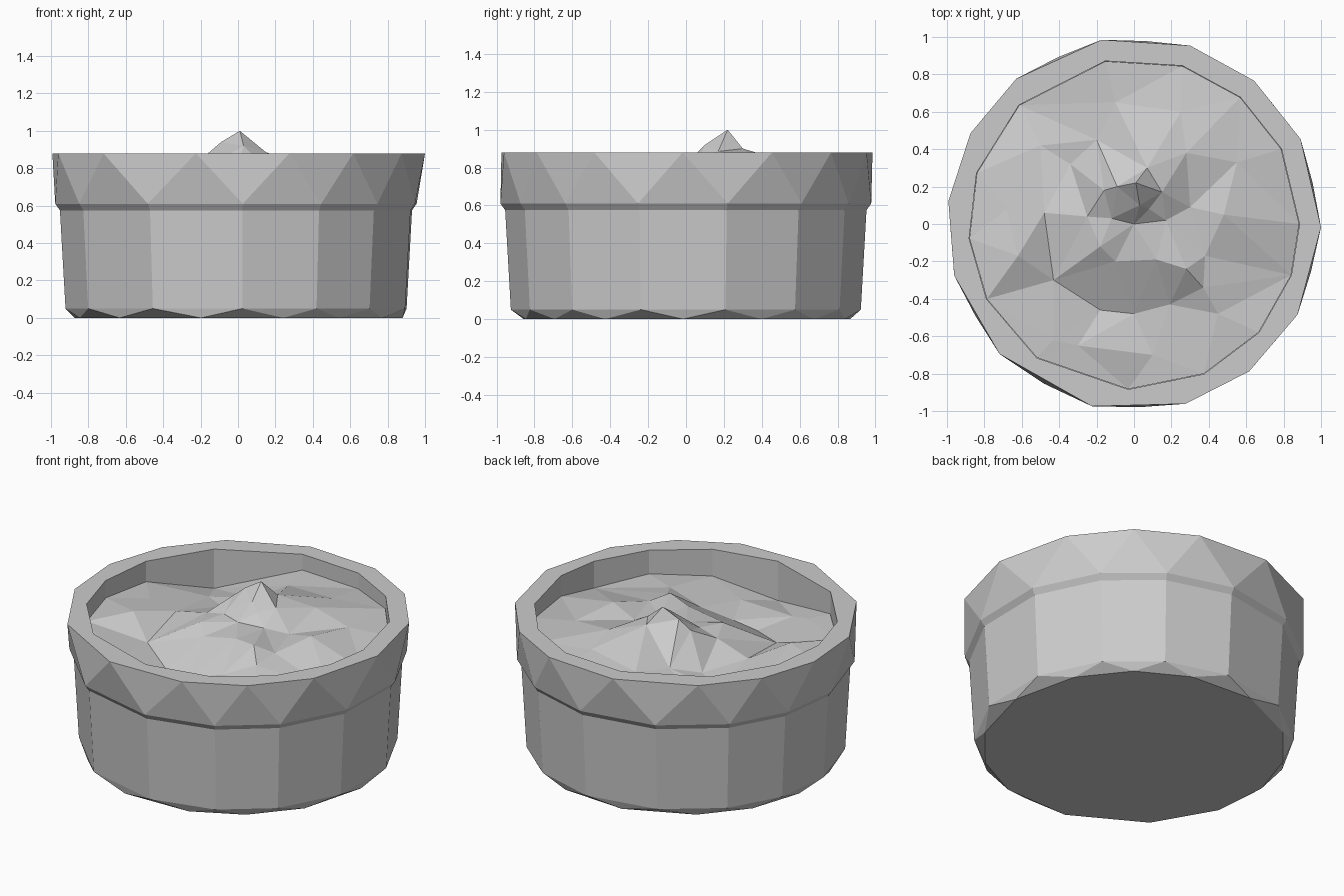
import bpy
import bmesh
from math import sin, cos, radians
from mathutils import Vector
from mathutils.geometry import delaunay_2d_cdt

if "Cube" in bpy.data.objects:
    bpy.data.objects.remove(bpy.data.objects["Cube"])

# Uneven facet angles (degrees) of the outer rim and of the opening
OUTER = [-1, 27, 50, 72.5, 100, 129, 151, 173, 196, 224, 257, 286, 308, 331]
INNER = [0, 27, 50, 73, 100, 134, 162, 185, 207, 234, 268, 295, 319, 342]
N = len(OUTER)
HALF = [(a + (OUTER[i + 1] if i < N - 1 else 359)) / 2 for i, a in enumerate(OUTER)]


def on_circle(angle, r):
    return r * cos(radians(angle)), r * sin(radians(angle))


def finish(name, bm):
    bmesh.ops.recalc_face_normals(bm, faces=bm.faces)
    mesh = bpy.data.meshes.new(name)
    bm.to_mesh(mesh)
    bm.free()
    obj = bpy.data.objects.new(name, mesh)
    bpy.context.collection.objects.link(obj)
    return obj


def ring(bm, angles, r, z):
    return [bm.verts.new((*on_circle(a, r), z)) for a in angles]


def bridge(bm, a, b):
    # straight band of quads
    for i in range(N):
        j = (i + 1) % N
        bm.faces.new((a[i], a[j], b[j], b[i]))


def zigzag(bm, whole, half):
    # band of triangles between a ring and a ring turned by half a step
    for i in range(N):
        j = (i + 1) % N
        bm.faces.new((whole[i], whole[j], half[i]))
        bm.faces.new((whole[j], half[j], half[i]))


# Pot: faceted wall, collar, flat rim and opening
bm = bmesh.new()
base = ring(bm, OUTER, 0.88, 0.0)
foot = ring(bm, HALF, 0.925, 0.05)
neck = ring(bm, HALF, 0.955, 0.575)
collar = ring(bm, HALF, 0.98, 0.61)
rim = ring(bm, OUTER, 1.0, 0.88)
lip = ring(bm, INNER, 0.885, 0.88)
wall_foot = ring(bm, INNER, 0.885, 0.58)
zigzag(bm, base, foot)
bridge(bm, foot, neck)
bridge(bm, neck, collar)
zigzag(bm, rim, collar)
bridge(bm, rim, lip)
bridge(bm, lip, wall_foot)
bm.faces.new(base)
finish("pot", bm)

# Cream: wavy height points, triangulated inside the opening
edge_z = [.75, .79, .80, .78, .78, .63, .75, .77, .77, .74, .63, .71, .73, .71]
swirl = [(-.62, -.17, .79), (-.43, -.30, .69), (-.18, -.12, .82), (-.10, -.20, .78),
         (.12, -.19, .82), (.28, -.24, .84), (.37, -.34, .775), (-.18, -.46, .64),
         (0, -.48, .65), (.19, -.43, .70), (.45, -.48, .74), (.48, .05, .84),
         (.38, -.17, .79), (.30, .09, .79), (.28, .38, .845), (-.20, .45, .75),
         (-.34, .32, .71), (-.48, .06, .74), (-.50, .42, .69), (-.10, .65, .78),
         (.25, .60, .81), (.55, .33, .81), (-.30, -.65, .69), (.10, -.70, .67),
         (-.43, -.62, .72), (-.68, .08, .76)]
peak = [(.01, .22, 1.0), (-.09, .20, .94), (-.12, .03, .83), (0, 0, .82),
        (.03, .10, .92), (.08, .08, .87), (.17, .02, .82), (.15, .17, .885),
        (.07, .30, .90), (-.16, .18, .88), (-.25, .04, .80)]
points = [(*on_circle(a, 0.883), z) for a, z in zip(INNER, edge_z)] + swirl + peak
border = [(i, (i + 1) % N) for i in range(N)]
flat, _, tris, orig, _, _ = delaunay_2d_cdt(
    [Vector(p[:2]) for p in points], border, [], 1, 1e-5)
bm = bmesh.new()
verts = [bm.verts.new((c.x, c.y, points[o[0]][2])) for c, o in zip(flat, orig)]
for t in tris:
    bm.faces.new([verts[i] for i in t])
finish("cream_filling", bm)
